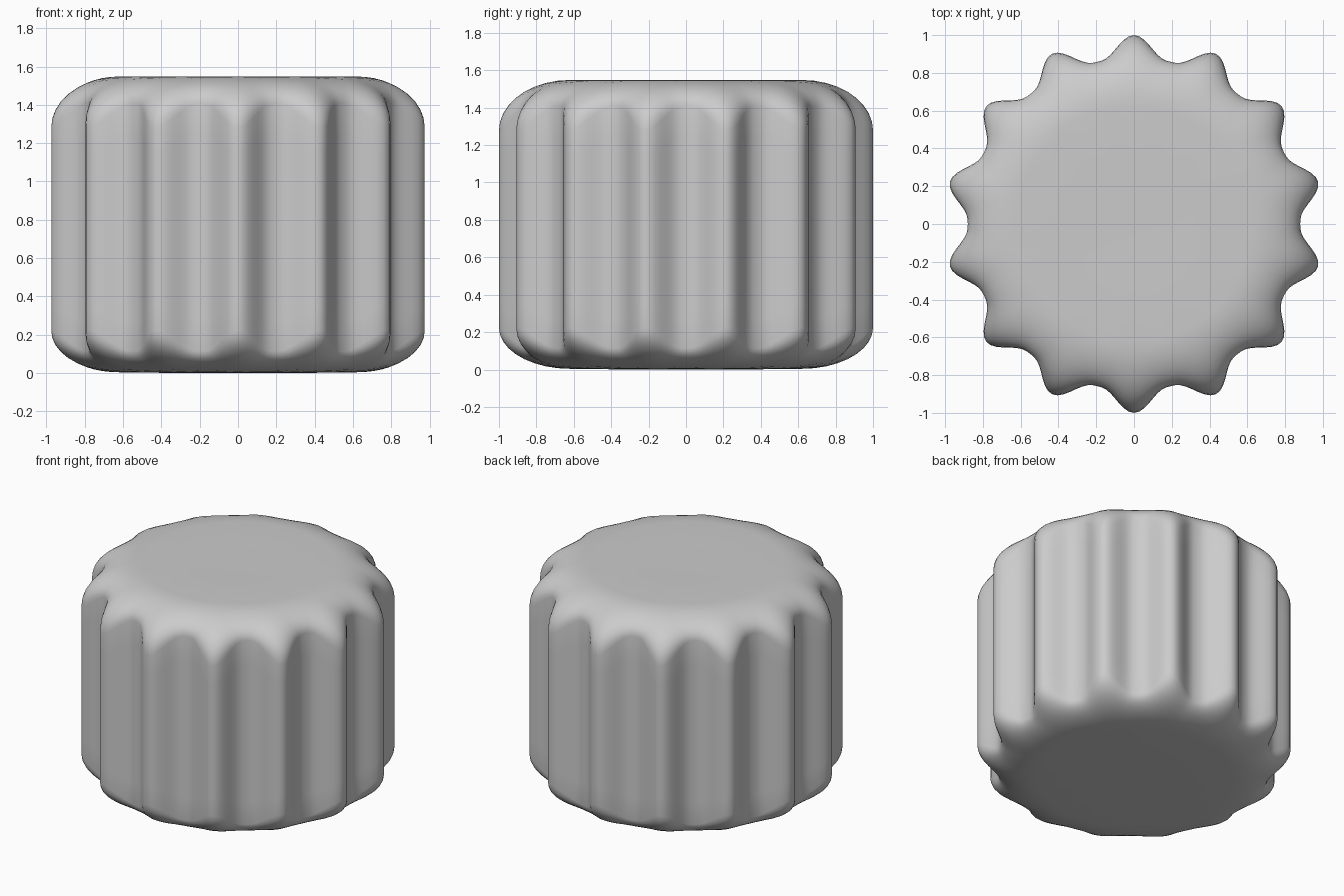
import bpy, bmesh
from math import sin, cos, pi, radians

if "Cube" in bpy.data.objects:
    bpy.data.objects.remove(bpy.data.objects["Cube"])

RIDGES, STEPS, CORNER = 14, 16, 9
HEIGHT, R_VALLEY, R_RIDGE, R_FLAT = 1.548, 0.88, 1.0, 0.62


def ridge_amount(theta):
    """0 in the middle of a flute, 1 on a ridge crest (one crest points to +y)."""
    phase = ((theta - pi / 2) * RIDGES / (2 * pi)) % 1.0
    u = abs(phase - 0.5) * 2
    return (0.5 - 0.5 * cos(pi * u)) ** 1.4


def profile(k):
    """Side profile (radius, z) from bottom to top, softer on ridges than in flutes."""
    r = R_VALLEY + (R_RIDGE - R_VALLEY) * k
    a = r - R_FLAT
    low, high = 0.11 + 0.11 * k, 0.14 + 0.13 * k
    pts = [(0.3, 0.0)]
    for i in range(CORNER + 1):
        t = i / CORNER * pi / 2
        pts.append((R_FLAT + a * sin(t), 0.004 + low * (1 - cos(t))))
    for i in range(1, 8):
        pts.append((r, low + (HEIGHT - high - low) * i / 8))
    for i in range(CORNER + 1):
        t = i / CORNER * pi / 2
        pts.append((R_FLAT + a * cos(t), HEIGHT - high * (1 - sin(t))))
    pts.append((0.3, HEIGHT - 0.004))
    return pts


# Fluted body: one profile per angle, skinned around the axis
bm = bmesh.new()
n = RIDGES * STEPS
columns = []
for j in range(n):
    th = 2 * pi * j / n + pi / 2
    columns.append([bm.verts.new((r * cos(th), r * sin(th), z))
                    for r, z in profile(ridge_amount(th))])
bottom = bm.verts.new((0, 0, 0))
top = bm.verts.new((0, 0, HEIGHT - 0.006))
for j in range(n):
    c, d = columns[j], columns[(j + 1) % n]
    for i in range(len(c) - 1):
        bm.faces.new((c[i], d[i], d[i + 1], c[i + 1]))
    bm.faces.new((bottom, d[0], c[0]))
    bm.faces.new((top, c[-1], d[-1]))
bmesh.ops.recalc_face_normals(bm, faces=bm.faces)

mesh = bpy.data.meshes.new("fluted_knob")
bm.to_mesh(mesh)
bm.free()
knob = bpy.data.objects.new("fluted_knob", mesh)
bpy.context.collection.objects.link(knob)
bpy.context.view_layer.objects.active = knob
knob.select_set(True)
bpy.ops.object.shade_smooth_by_angle(angle=radians(50))
